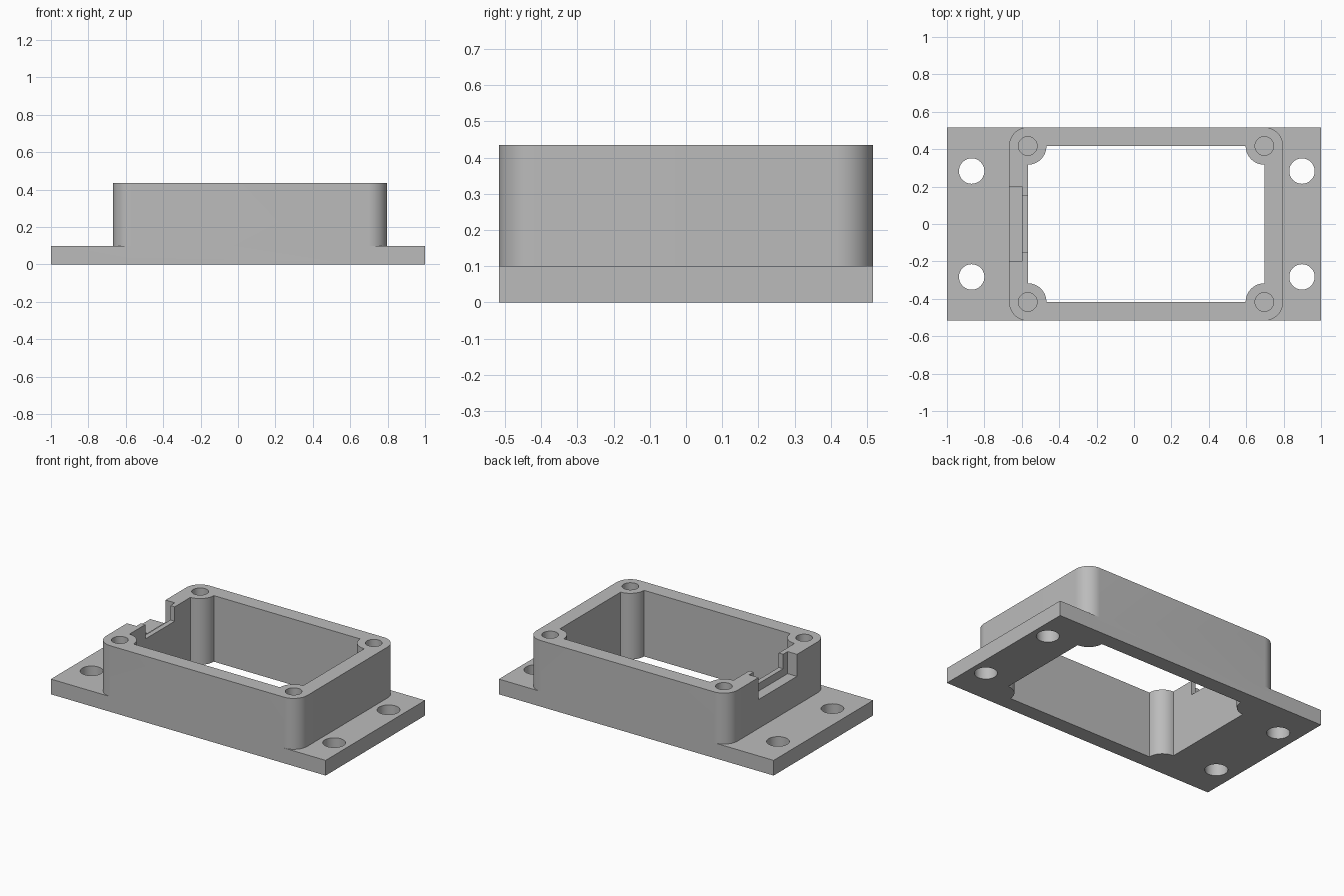
import bpy, bmesh
from math import cos, sin, radians

if "Cube" in bpy.data.objects:
    bpy.data.objects.remove(bpy.data.objects["Cube"], do_unlink=True)

HALF_Y = 0.517         # half depth of flange and box
FLANGE_TOP = 0.10
TOP = 0.435
R = 0.10               # corner and screw post radius
POST_L, POST_R, POST_Y = -0.568, 0.697, 0.417

grey = bpy.data.materials.new("plain grey")
grey.use_nodes = True
colour = (0.5, 0.5, 0.5, 1)
grey.diffuse_color = colour
grey.node_tree.nodes["Principled BSDF"].inputs["Base Color"].default_value = colour


def prism(name, points, z0, z1):
    """Closed solid from a counter-clockwise outline."""
    bm = bmesh.new()
    face = bm.faces.new([bm.verts.new((x, y, z0)) for x, y in points])
    up = bmesh.ops.extrude_face_region(bm, geom=[face])["geom"]
    bmesh.ops.translate(bm, vec=(0, 0, z1 - z0),
                        verts=[v for v in up if isinstance(v, bmesh.types.BMVert)])
    bmesh.ops.recalc_face_normals(bm, faces=bm.faces)
    mesh = bpy.data.meshes.new(name)
    bm.to_mesh(mesh)
    bm.free()
    mesh.materials.append(grey)
    obj = bpy.data.objects.new(name, mesh)
    bpy.context.collection.objects.link(obj)
    return obj


def box(name, x0, x1, y0, y1, z0, z1):
    return prism(name, [(x0, y0), (x1, y0), (x1, y1), (x0, y1)], z0, z1)


def arc(cx, cy, r, start, sweep, steps):
    angles = [radians(start + sweep * i / steps) for i in range(steps + 1)]
    return [(cx + r * cos(a), cy + r * sin(a)) for a in angles]


def cylinder(name, x, y, r, z0, z1):
    return prism(name, arc(x, y, r, 0, 360, 48)[:-1], z0, z1)


def corner_outline(start, sweep):
    """Outline whose four corners are quarter arcs about the post centres."""
    corners = [(POST_R, POST_Y), (POST_L, POST_Y), (POST_L, -POST_Y), (POST_R, -POST_Y)]
    return [p for i, (x, y) in enumerate(corners)
            for p in arc(x, y, R, start + 90 * i, sweep, 14)]


def combine(target, tool, operation):
    mod = target.modifiers.new("join", "BOOLEAN")
    mod.operation = operation
    mod.solver = "EXACT"
    mod.object = tool
    bpy.context.view_layer.objects.active = target
    bpy.ops.object.modifier_apply(modifier=mod.name)
    bpy.data.objects.remove(tool, do_unlink=True)


# Mounting flange with the rounded box standing on it
body = box("flanged_enclosure_frame", -1, 1, -HALF_Y, HALF_Y, 0, FLANGE_TOP)
combine(body, prism("box_wall", corner_outline(0, 90), 0, TOP), "UNION")

# Open cavity, leaving quarter-round screw posts in its corners
combine(body, prism("cavity", corner_outline(270, -90), -0.1, TOP + 0.1), "DIFFERENCE")

# Blind screw holes in the posts and through holes in the flange
for side in (-1, 1):
    for x in (POST_L, POST_R):
        combine(body, cylinder("screw_hole", x, side * POST_Y, 0.05, 0.1, 0.6), "DIFFERENCE")
    for x in (-0.868, 0.898):
        combine(body, cylinder("flange_hole", x, side * 0.283, 0.068, -0.1, 0.2), "DIFFERENCE")

# Stepped cable notch in the end wall: wide outer recess, narrower inner slot
combine(body, box("outer_notch", -0.8, -0.6, -0.2, 0.2, 0.29, 0.6), "DIFFERENCE")
combine(body, box("inner_notch", -0.65, -0.5, -0.153, 0.153, 0.34, 0.6), "DIFFERENCE")

# Smooth arcs, crisp edges
bpy.ops.object.select_all(action="DESELECT")
body.select_set(True)
bpy.context.view_layer.objects.active = body
bpy.ops.object.shade_smooth_by_angle(angle=radians(30))
